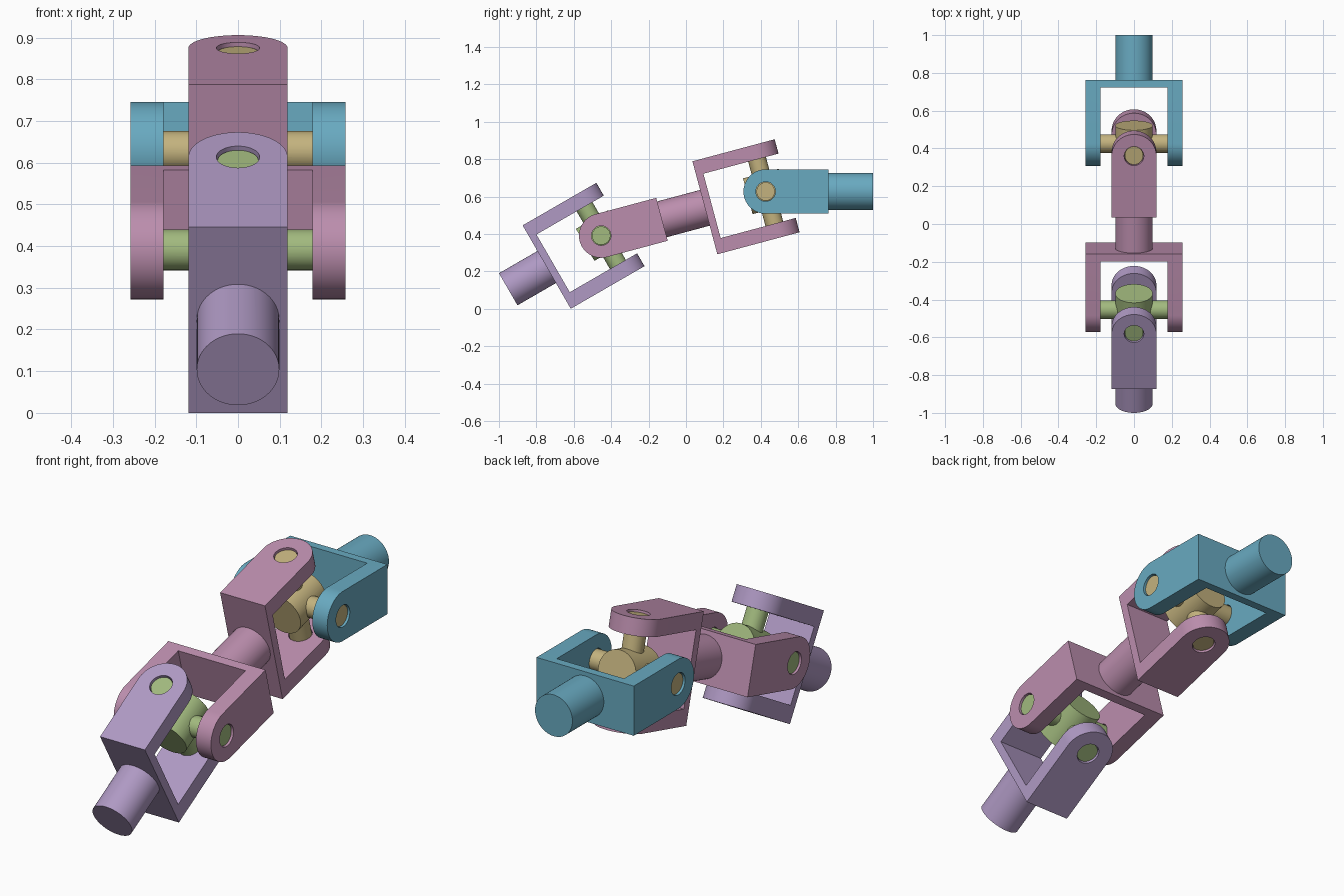
import bpy, bmesh, math
from mathutils import Matrix, Vector

if "Cube" in bpy.data.objects:
    bpy.data.objects.remove(bpy.data.objects["Cube"])

S = 0.9896                       # overall scale
A1, A2 = math.radians(30), math.radians(15)
J1 = Vector((0, -0.4534, 0.391))     # lower joint centre
J2 = Vector((0, 0.426, 0.6267))      # upper joint centre
SEG = 64


def rot(a, axis):
    return Matrix.Rotation(a, 4, axis)


def place(joint, m):
    return Matrix.Translation(joint) @ m @ Matrix.Scale(S, 4)


def finish_mesh(name, bm):
    bmesh.ops.recalc_face_normals(bm, faces=bm.faces)
    me = bpy.data.meshes.new(name)
    bm.to_mesh(me)
    bm.free()
    ob = bpy.data.objects.new(name, me)
    bpy.context.collection.objects.link(ob)
    return ob


def prism(name, points, offset):
    """Extrude a closed outline of 3D points along offset."""
    bm = bmesh.new()
    face = bm.faces.new([bm.verts.new(p) for p in points])
    new = bmesh.ops.extrude_face_region(bm, geom=[face])['geom']
    bmesh.ops.translate(bm, vec=offset, verts=[v for v in new if isinstance(v, bmesh.types.BMVert)])
    return finish_mesh(name, bm)


def cylinder(name, r, start, end, axis):
    """Cylinder along X, Y or Z between two positions on that axis."""
    m = {'X': rot(math.pi / 2, 'Y'), 'Y': rot(-math.pi / 2, 'X'), 'Z': Matrix()}[axis]
    bm = bmesh.new()
    bmesh.ops.create_cone(bm, cap_ends=True, segments=SEG, radius1=r, radius2=r, depth=end - start,
                          matrix=m @ Matrix.Translation((0, 0, (start + end) / 2)))
    return finish_mesh(name, bm)


def combine(ob, other, op):
    mod = ob.modifiers.new(op, 'BOOLEAN')
    mod.operation, mod.solver, mod.object = op, 'EXACT', other
    other.hide_render = True
    bpy.ops.object.select_all(action='DESELECT')
    bpy.context.view_layer.objects.active = ob
    ob.select_set(True)
    bpy.ops.object.modifier_apply(modifier=mod.name)
    bpy.data.objects.remove(other)


def yoke(name, shaft_end=None):
    """U fork: joint at the origin, arms along X, shaft towards +Y."""
    w, wi, r, back, inner = 0.26, 0.18, 0.12, 0.34, 0.30
    u = [(-w, -0.2), (-wi, -0.2), (-wi, inner), (wi, inner), (wi, -0.2), (w, -0.2), (w, back), (-w, back)]
    ob = prism(name, [(x, y, -0.2) for x, y in u], (0, 0, 0.4))
    # rounded arm outline seen from the side
    arc = [math.pi / 2 + math.pi * i / 32 for i in range(33)]
    d = [(r * math.cos(a), r * math.sin(a)) for a in arc] + [(0.5, -r), (0.5, r)]
    combine(ob, prism("outline", [(-0.4, y, z) for y, z in d], (0.8, 0, 0)), 'INTERSECT')
    combine(ob, cylinder("hole", 0.0525, -0.5, 0.5, 'X'), 'DIFFERENCE')
    if shaft_end:
        combine(ob, cylinder("shaft", 0.1, 0.32, shaft_end, 'Y'), 'UNION')
    return ob


def cross(name):
    """Joint spider: short body along Y with pins along X and Z."""
    ob = cylinder(name, 0.1, -0.1, 0.1, 'Y')
    for axis in 'XZ':
        combine(ob, cylinder("pin", 0.0495, -0.25, 0.25, axis), 'UNION')
    return ob


def style(ob, color):
    mat = bpy.data.materials.new(ob.name + "_paint")
    mat.diffuse_color = (*color, 1)
    mat.use_nodes = True
    mat.node_tree.nodes["Principled BSDF"].inputs["Base Color"].default_value = mat.diffuse_color
    ob.data.materials.clear()
    ob.data.materials.append(mat)
    bpy.ops.object.select_all(action='DESELECT')
    bpy.context.view_layer.objects.active = ob
    ob.select_set(True)
    bpy.ops.object.shade_smooth_by_angle(angle=math.radians(30))


flip = rot(math.pi, 'Z') @ rot(math.pi / 2, 'Y')   # shaft towards -Y, arms up and down

# input fork, tilted 30 degrees
input_yoke = yoke("input_yoke", 0.58)
input_yoke.data.transform(place(J1, rot(A1, 'X') @ flip))
style(input_yoke, (0.43, 0.32, 0.55))

# middle shaft with a fork at each end, tilted 15 degrees
middle = yoke("middle_shaft", 0.60)
middle.data.transform(place(J1, rot(A2, 'X')))
upper = yoke("upper_fork")
upper.data.transform(place(J2, rot(A2, 'X') @ flip))
combine(middle, upper, 'UNION')
style(middle, (0.50, 0.27, 0.42))

# output fork, level
output_yoke = yoke("output_yoke", 0.58)
output_yoke.data.transform(place(J2, Matrix()))
style(output_yoke, (0.14, 0.40, 0.53))

# joint spiders
for name, joint, angle, color in (("lower_cross", J1, A1, (0.36, 0.49, 0.21)),
                                  ("upper_cross", J2, A2, (0.55, 0.45, 0.21))):
    ob = cross(name)
    ob.data.transform(place(joint, rot(angle, 'X')))
    style(ob, color)
